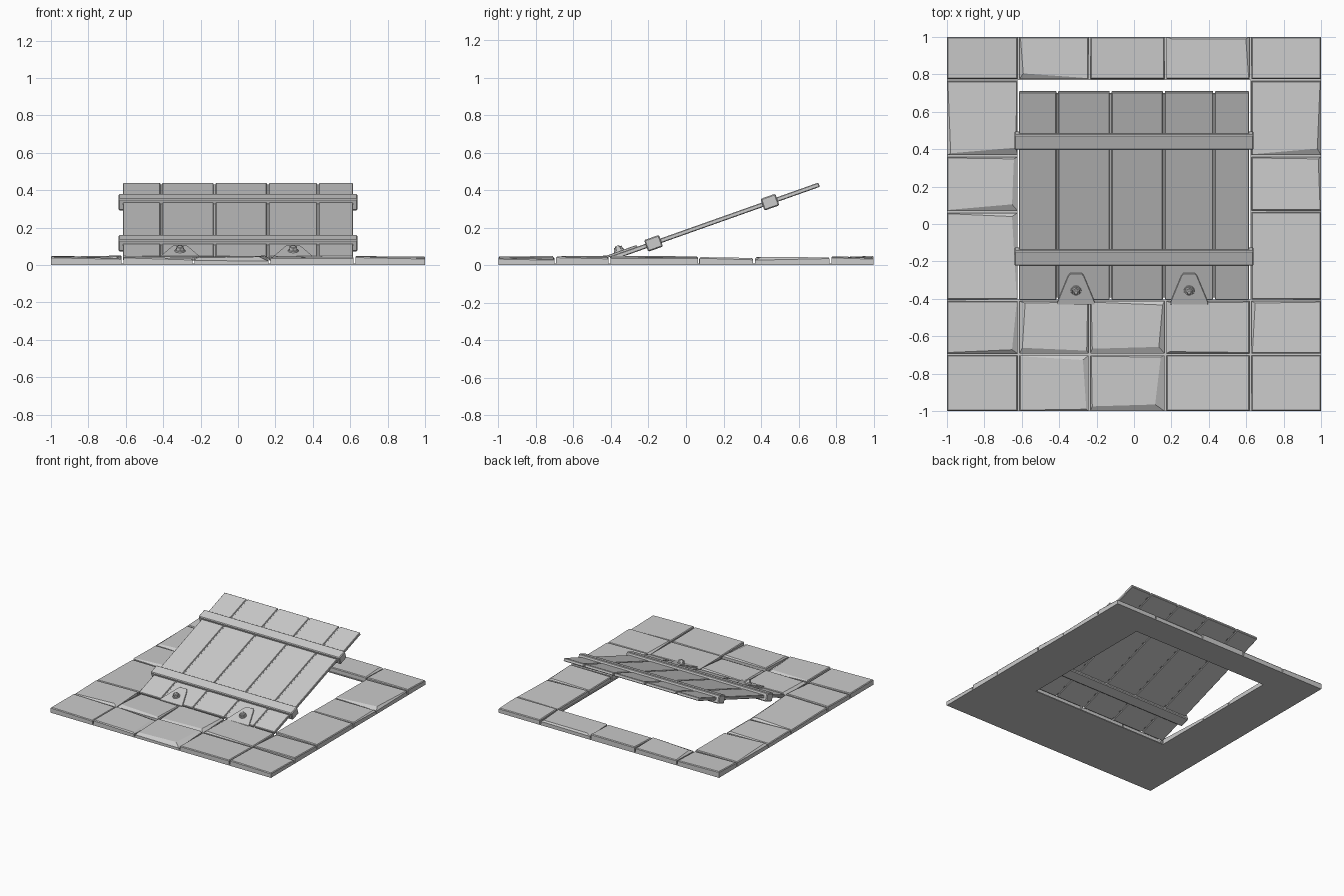
import bpy, bmesh, random
from math import radians, pi
from mathutils import Matrix

if "Cube" in bpy.data.objects:
    bpy.data.objects.remove(bpy.data.objects["Cube"])

random.seed(4)


def finish(bm, name, matrix=None, bevel=0.0):
    bmesh.ops.recalc_face_normals(bm, faces=bm.faces)
    me = bpy.data.meshes.new(name)
    bm.to_mesh(me)
    bm.free()
    ob = bpy.data.objects.new(name, me)
    bpy.context.collection.objects.link(ob)
    if matrix is not None:
        ob.matrix_world = matrix
    if bevel:
        m = ob.modifiers.new("bevel", 'BEVEL')
        m.width = bevel
        m.segments = 1
    return ob


def loft(name, rings, matrix=None, bevel=0.0):
    """Closed solid skinned through rings of equal point count."""
    bm = bmesh.new()
    vs = [[bm.verts.new(p) for p in r] for r in rings]
    n = len(rings[0])
    for a, b in zip(vs, vs[1:]):
        for i in range(n):
            j = (i + 1) % n
            bm.faces.new((a[i], a[j], b[j], b[i]))
    bm.faces.new(vs[0][::-1])
    bm.faces.new(vs[-1])
    return finish(bm, name, matrix, bevel)


def box(name, x0, x1, y0, y1, z0, z1, matrix=None, bevel=0.0):
    pts = [(x0, y0), (x1, y0), (x1, y1), (x0, y1)]
    return loft(name, [[(x, y, z) for x, y in pts] for z in (z0, z1)], matrix, bevel)


# Stone tile: tilted top, with optional worn corners given as (dx, dy) insets
def tile(x0, x1, y0, y1, chips):
    h = 0.041 + random.uniform(-0.003, 0.004)
    sx, sy = random.uniform(-0.005, 0.005), random.uniform(-0.005, 0.005)
    low, rim, top = [], [], []
    for key, x, y, ix, iy in (("sw", x0, y0, 1, 1), ("se", x1, y0, -1, 1),
                              ("ne", x1, y1, -1, -1), ("nw", x0, y1, 1, -1)):
        dx, dy = chips.get(key, (0.005, 0.005))
        z = h - ix * sx - iy * sy
        low.append((x, y, 0.003))
        rim.append((x, y, z - 0.004 - 0.4 * max(dx, dy)))
        top.append((x + ix * dx, y + iy * dy, z))
    loft("floor_tile", [low, rim, top])


# Base sheet with the hatch opening
bm = bmesh.new()
X, Y0, Y1 = 0.622, -0.405, 0.77
outer = [(-1, -1), (1, -1), (1, 1), (-1, 1)]
inner = [(-X, Y0), (X, Y0), (X, Y1), (-X, Y1)]
rings = [[bm.verts.new((x, y, z)) for x, y in ring]
         for ring, z in ((outer, 0), (outer, 0.008), (inner, 0.008), (inner, 0))]
for k in range(4):
    a, b = rings[k], rings[(k + 1) % 4]
    for i in range(4):
        j = (i + 1) % 4
        bm.faces.new((a[i], a[j], b[j], b[i]))
finish(bm, "floor_base")

# Floor tiles: full rows, then the two side columns
cols = [(-1, -0.622), (-0.612, -0.243), (-0.233, 0.163), (0.173, 0.618), (0.628, 1)]
rows = {
    (-1, -0.702): {1: dict(se=(0.012, 0.01), ne=(0.03, 0.025)),
                   2: dict(sw=(0.01, 0.025), se=(0.05, 0.035), ne=(0.02, 0.01))},
    (-0.692, -0.413): {0: dict(se=(0.03, 0.02)),
                       1: dict(sw=(0.015, 0.03), nw=(0.03, 0.01), se=(0.01, 0.015)),
                       2: dict(sw=(0.01, 0.025), se=(0.03, 0.035), ne=(0.01, 0.02)),
                       3: dict(sw=(0.02, 0.01), nw=(0.03, 0.01)),
                       4: dict(nw=(0.02, 0.01))},
    (0.775, 1): {1: dict(sw=(0.02, 0.03)), 3: dict(nw=(0.03, 0.01), ne=(0.02, 0.01))},
}
for (y0, y1), worn in rows.items():
    for i, (x0, x1) in enumerate(cols):
        tile(x0, x1, y0, y1, worn.get(i, {}))
left = [(-0.403, 0.06, dict(ne=(0.03, 0.02))),
        (0.07, 0.358, dict(se=(0.03, 0.035), ne=(0.02, 0.01))),
        (0.368, 0.765, dict(se=(0.01, 0.04), sw=(0.02, 0.01)))]
right = [(-0.403, 0.063, {}),
         (0.073, 0.358, dict(ne=(0.015, 0.01))),
         (0.368, 0.765, dict(se=(0.02, 0.035)))]
for (x0, x1), column in ((cols[0], left), (cols[4], right)):
    for y0, y1, chips in column:
        tile(x0, x1, y0, y1, chips)

# Hatch frame: origin on the hinge line, tilted open
hatch = Matrix.Translation((0, -0.403, 0.035)) @ Matrix.Rotation(radians(19.5), 4, 'X')

# Planks, with a thin backing sheet closing the grooves
edges = [-0.62, -0.41, -0.125, 0.16, 0.428, 0.62]
for a, b in zip(edges, edges[1:]):
    box("hatch_plank", a + 0.005, b - 0.005, 0, 1.18, -0.012, 0.012, hatch, 0.004)
box("hatch_core", -0.61, 0.61, 0.012, 1.168, -0.005, 0.005, hatch)

# Cross battens wrapped round the planks
for y in (0.244, 0.902):
    box("hatch_batten", -0.64, 0.64, y - 0.042, y + 0.042, -0.033, 0.033, hatch, 0.006)

# Hinge plates with washer, nut and domed bolt head
for cx in (-0.31, 0.295):
    outline = [(-0.1, -0.022), (0.1, -0.022), (0.1, -0.008), (0.042, 0.14),
               (0.03, 0.155), (-0.03, 0.155), (-0.042, 0.14), (-0.1, -0.008)]
    loft("hinge_plate", [[(cx + x, y, z) for x, y in outline] for z in (0.01, 0.022)],
         hatch, 0.002)
    for name, n, r1, r2, z, d in (("hinge_washer", 12, 0.029, 0.027, 0.021, 0.008),
                                  ("hinge_nut", 6, 0.024, 0.022, 0.028, 0.018),
                                  ("hinge_bolt", 12, 0.015, 0.009, 0.045, 0.008)):
        bm = bmesh.new()
        bmesh.ops.create_cone(bm, cap_ends=True, segments=n, radius1=r1, radius2=r2, depth=d,
                              matrix=Matrix.Translation((cx, 0.057, z + d / 2)))
        finish(bm, name, hatch)
